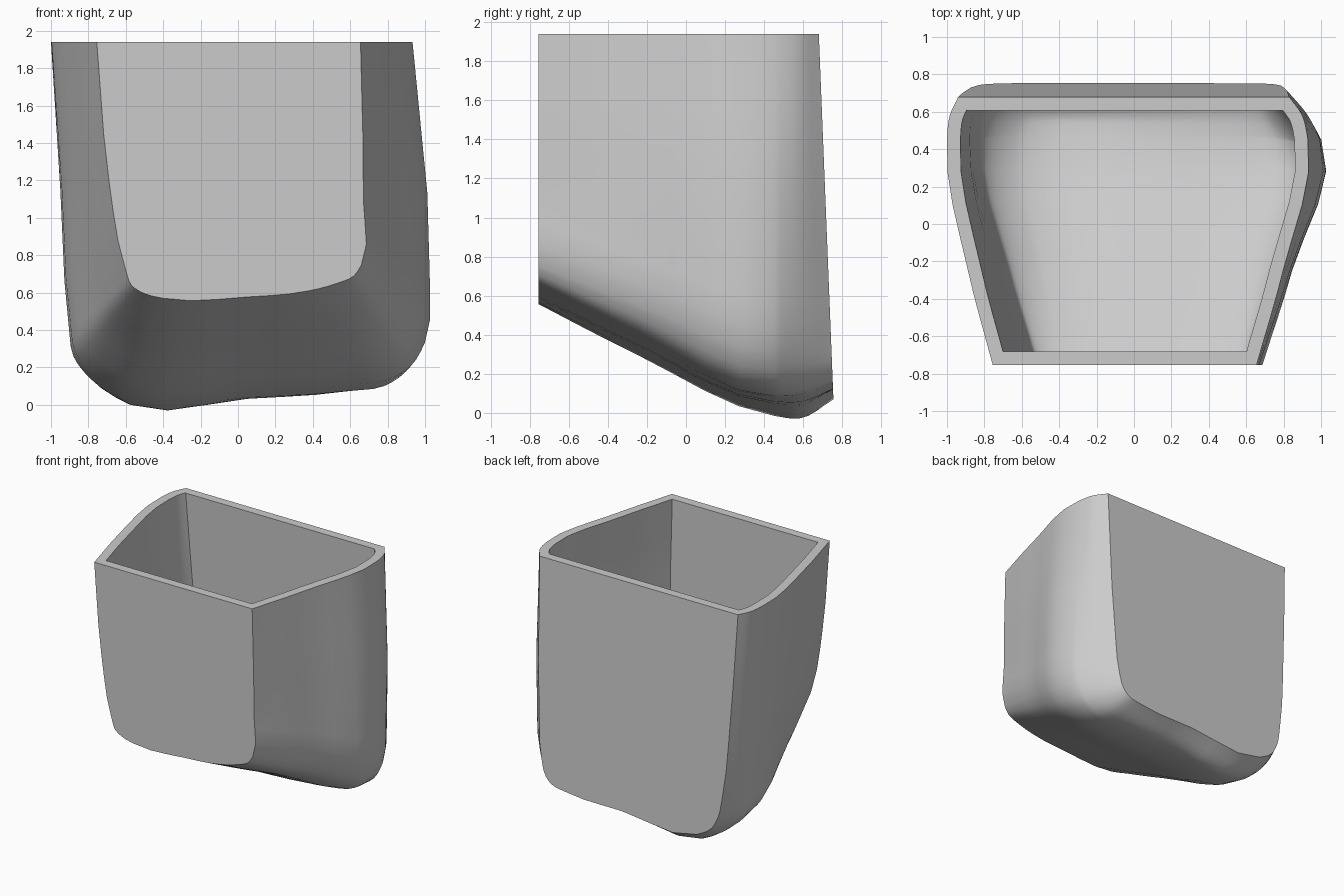
import bpy, bmesh
from mathutils import Vector

TOP = 1.94
WALL = 0.072

cube = bpy.data.objects.get("Cube")
if cube:
    bpy.data.objects.remove(cube, do_unlink=True)


def smooth_path(points, steps):
    """Curve through the points, with tangents weighted by chord length."""
    knots = [0.0]
    for a, b in zip(points, points[1:]):
        knots.append(knots[-1] + max((b - a).length, 1e-5))
    last = len(points) - 1
    slopes = []
    for i in range(last + 1):
        if i in (0, last):
            j = min(i, last - 1)
            slopes.append((points[j + 1] - points[j]) / (knots[j + 1] - knots[j]))
        else:
            before, after = knots[i] - knots[i - 1], knots[i + 1] - knots[i]
            d0 = (points[i] - points[i - 1]) / before
            d1 = (points[i + 1] - points[i]) / after
            slopes.append((d0 * after + d1 * before) / (before + after))
    path = []
    for i in range(last):
        span = knots[i + 1] - knots[i]
        for s in range(steps):
            t = s / steps
            u = 1 - t
            path.append(points[i] * (u * u * (1 + 2 * t))
                        + slopes[i] * (span * t * u * u)
                        + points[i + 1] * (t * t * (3 - 2 * t))
                        - slopes[i + 1] * (span * t * t * u))
    path.append(points[-1])
    return path


def section(profile, y, lean=0.0):
    """U-shaped section in x and z, standing at depth y."""
    return [Vector((x, y + lean * (TOP - z), z)) for x, z in profile]


# U profiles, from one rim end down around the base to the other
front = section([(-.755, TOP), (-.69, 1.2), (-.6, .72), (-.57, .64), (-.5, .595),
                 (-.4, .57), (.05, .577), (.38, .61), (.53, .65), (.62, .69),
                 (.66, .75), (.67, 1.1), (.655, TOP)], -.755)
wide = section([(-1, TOP), (-.95, 1.15), (-.905, .42), (-.88, .26), (-.8, .15),
                (-.6, .02), (.05, .04), (.6, .075), (.78, .1), (.9, .18),
                (.975, .32), (1, .7), (.93, TOP)], .45)
turn = section([(-.985, TOP), (-.94, 1.15), (-.89, .42), (-.865, .26), (-.78, .14),
                (-.57, 0), (.05, .035), (.6, .08), (.74, .11), (.84, .2),
                (.9, .35), (.925, .7), (.9, TOP)], .58)
back = section([(-.94, TOP), (-.9, 1.15), (-.84, .45), (-.81, .3), (-.75, .19),
                (-.62, .11), (.05, .12), (.55, .14), (.68, .17), (.73, .22),
                (.77, .35), (.8, .7), (.83, TOP)], .68, .04)

# Slightly bulged section between the front and the widest part
middle = []
for a, b in zip(front, wide):
    p = a.lerp(b, 0.42)
    middle.append(Vector((p.x * 1.035, p.y, p.z - 0.02 * (TOP - p.z) / TOP)))

# Loft the sections from front to back
columns = [smooth_path(list(c), 4) for c in zip(front, middle, wide, turn, back)]
rows = [smooth_path(list(r), 3) for r in zip(*columns)]

bm = bmesh.new()
grid = [[bm.verts.new(p) for p in row] for row in rows]
for r0, r1 in zip(grid, grid[1:]):
    for i in range(len(r0) - 1):
        bm.faces.new((r0[i], r0[i + 1], r1[i + 1], r1[i]))
# Flat front and back walls
bm.faces.new(grid[0])
bm.faces.new(grid[-1])
bmesh.ops.recalc_face_normals(bm, faces=bm.faces)
# Keep the shell facing outward although its top is open
bm.faces.ensure_lookup_table()
if bm.faces[-1].normal.y < 0:
    bmesh.ops.reverse_faces(bm, faces=bm.faces)

mesh = bpy.data.meshes.new("tapered_cup")
bm.to_mesh(mesh)
bm.free()
cup = bpy.data.objects.new("tapered_cup", mesh)
bpy.context.collection.objects.link(cup)
bpy.context.view_layer.objects.active = cup
cup.select_set(True)

# Wall thickness, with a level rim
shell = cup.modifiers.new("wall", 'SOLIDIFY')
shell.thickness = WALL
shell.offset = -1
shell.use_even_offset = True
shell.use_quality_normals = True
bpy.ops.object.modifier_apply(modifier=shell.name)
for v in cup.data.vertices:
    if v.co.z > TOP - 0.02:
        v.co.z = TOP

grey = bpy.data.materials.new("light_grey")
grey.use_nodes = True
colour = (0.6, 0.6, 0.6, 1)
grey.diffuse_color = colour
grey.node_tree.nodes["Principled BSDF"].inputs["Base Color"].default_value = colour
cup.data.materials.append(grey)

bpy.ops.object.shade_smooth_by_angle(angle=0.6)
